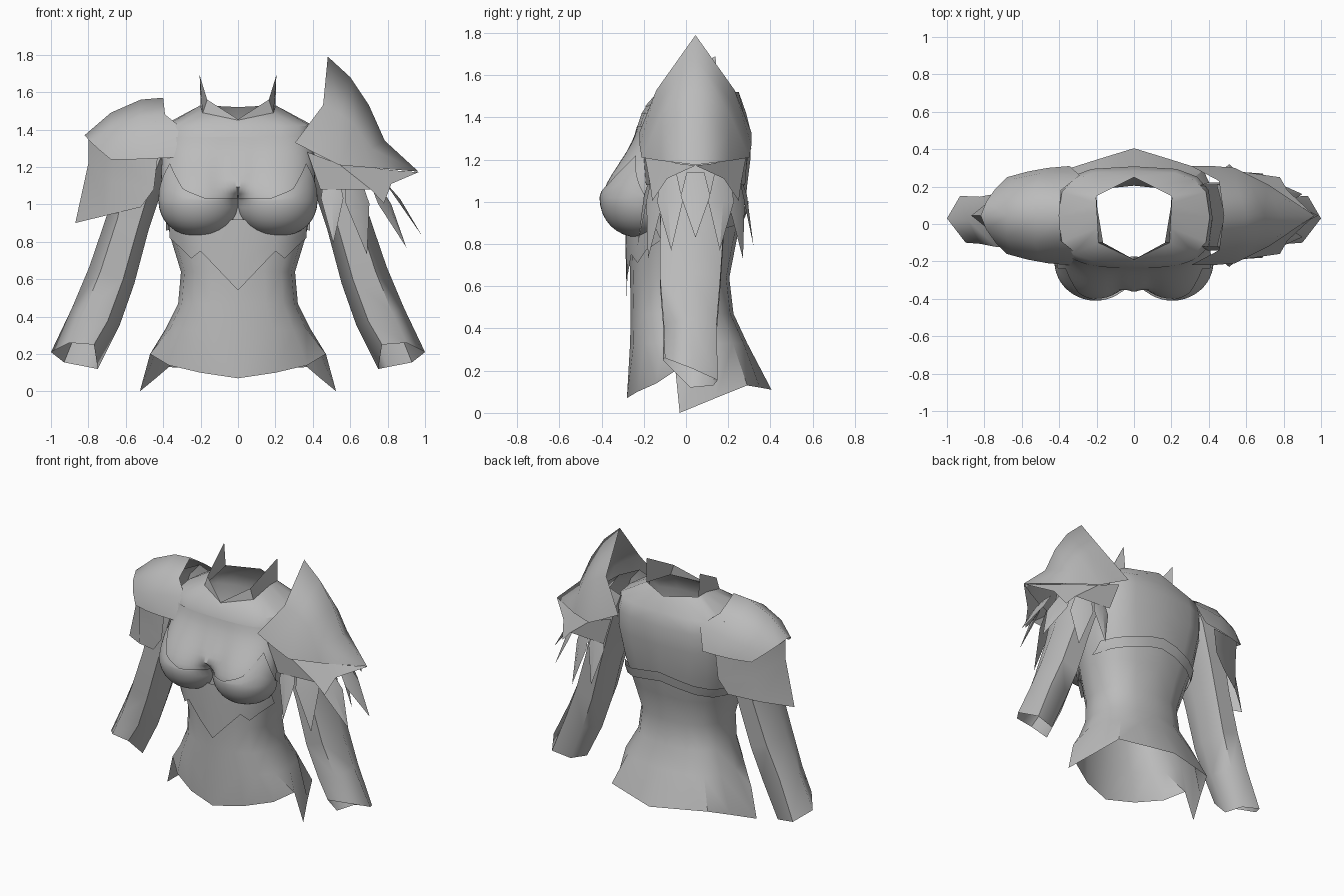
import bpy, bmesh, math
from mathutils import Vector

if "Cube" in bpy.data.objects:
    bpy.data.objects.remove(bpy.data.objects["Cube"])

steel = bpy.data.materials.new("grey")
steel.diffuse_color = (0.5, 0.5, 0.5, 1)
steel.use_nodes = True
steel.node_tree.nodes["Principled BSDF"].inputs["Base Color"].default_value = steel.diffuse_color
YC = 0.045  # fore-aft centre of the arms and shoulder plates


def finish(name, bm, ref, angle=40):
    """Weld, point normals away from ref, shade and colour."""
    bmesh.ops.remove_doubles(bm, verts=bm.verts, dist=0.0005)
    bmesh.ops.recalc_face_normals(bm, faces=bm.faces)
    ref = Vector(ref)
    out = sum(f.normal.dot(f.calc_center_median() - ref) * f.calc_area() for f in bm.faces)
    if out < 0:
        bmesh.ops.reverse_faces(bm, faces=bm.faces)
    me = bpy.data.meshes.new(name)
    bm.to_mesh(me)
    bm.free()
    me.materials.append(steel)
    ob = bpy.data.objects.new(name, me)
    bpy.context.collection.objects.link(ob)
    bpy.ops.object.select_all(action='DESELECT')
    ob.select_set(True)
    bpy.context.view_layer.objects.active = ob
    bpy.ops.object.shade_smooth_by_angle(angle=math.radians(angle))
    return ob


def grid(bm, rows, closed=False):
    """Skin between rows of points."""
    vs = [[bm.verts.new(p) for p in r] for r in rows]
    for a, b in zip(vs, vs[1:]):
        n = len(a)
        for i in range(n if closed else n - 1):
            j = (i + 1) % n
            bm.faces.new((a[i], a[j], b[j], b[i]))


def flip_x(rows):
    return [[(-x, y, z) for x, y, z in r] for r in rows]


def flip_y(rows):
    return [[(x, 2 * YC - y, z) for x, y, z in r] for r in rows]


def two_sided(name, rows, flip, ref, angle=40):
    bm = bmesh.new()
    grid(bm, rows)
    grid(bm, flip(rows))
    return finish(name, bm, ref, angle)


# Torso: half rings (z, half width, front y, back y) from hem to neck
SECTIONS = [(0.33, 0.39, -0.265, 0.29), (0.47, 0.32, -0.262, 0.225), (0.64, 0.305, -0.265, 0.205),
            (0.82, 0.36, -0.27, 0.24), (1.0, 0.40, -0.27, 0.28), (1.2, 0.42, -0.262, 0.305),
            (1.33, 0.42, -0.24, 0.308), (1.42, 0.405, -0.21, 0.285)]


def boxy(z):
    """Ring exponent: oval at the waist, squarer at the shoulders."""
    return 0.8 - 0.16 * min(1, max(0, (z - 0.85) / 0.35))


def half_ring(z, w, yf, yb, n=8):
    c, d, e = (yf + yb) / 2, (yb - yf) / 2, boxy(z)
    pts = []
    for i in range(n + 1):
        a = -math.pi / 2 + math.pi * i / n
        s, k = math.sin(a), max(math.cos(a), 0)
        pts.append((w * k ** e if i < n else 0.0, c + d * math.copysign(abs(s) ** e, s), z))
    return pts


def section(z):
    for a, b in zip(SECTIONS, SECTIONS[1:]):
        if a[0] <= z <= b[0]:
            t = (z - a[0]) / (b[0] - a[0])
            return [p + (q - p) * t for p, q in zip(a, b)]
    return SECTIONS[0]


def hug(x, z, side, gap=0.018):
    """Point on the torso front (side -1) or back (side 1), lifted by gap."""
    _, w, yf, yb = section(z)
    c, d, e = (yf + yb) / 2, (yb - yf) / 2, boxy(z)
    k = min(abs(x) / (w + gap), 1) ** (1 / e)
    return (x, c + side * (d + gap) * math.sqrt(1 - k * k) ** e, z)


hem = [(0, -0.28, 0.07), (0.2, -0.23, 0.10), (0.37, -0.14, 0.14), (0.47, -0.05, 0.20),
       (0.525, -0.03, 0.0), (0.44, 0.14, 0.07), (0.37, 0.29, 0.13), (0.18, 0.35, 0.12), (0, 0.405, 0.11)]
neck = [(0, -0.19, 1.45), (0.095, -0.145, 1.47), (0.19, -0.10, 1.49), (0.195, -0.02, 1.51),
        (0.2, 0.06, 1.53), (0.2, 0.11, 1.53), (0.2, 0.15, 1.53), (0.1, 0.2, 1.525), (0, 0.25, 1.52)]
two_sided("torso", [hem] + [half_ring(*s) for s in SECTIONS] + [neck], flip_x, (0, 0, 0.8))

# Collar: low at the throat, rising to a point behind each side
two_sided("collar", [[(0.0, -0.19, 1.448), (0.19, -0.10, 1.485), (0.2, 0.15, 1.525)],
                     [(0.0, -0.192, 1.455), (0.165, -0.10, 1.56), (0.205, 0.14, 1.69)]],
          flip_x, (0, 0, 1.5), 20)

# Chest slope and the fitted cups below it share one surface
ZB, ZT, COLS = 1.02, 1.36, 24


def bust_point(az, z, scale):
    ca, sa = math.cos(az), math.sin(az)
    if z < ZB:
        s = max(0.0, 1 - ((ZB - z) / 0.19) ** 2) ** 0.42
        return (max(0.0, 0.205 - 0.21 * scale * s * ca), -0.2 - 0.2 * scale * s * sa, z)
    base = Vector((max(0.0, 0.205 - 0.21 * scale * ca), -0.2 - 0.2 * scale * sa, ZB))
    top = Vector(hug(base.x * 0.97, ZT, -1, 0.002 + (scale - 1) * 0.2))
    t = (z - ZB) / (ZT - ZB)
    b = t * t * (3 - 2 * t) * 0.6 + t * 0.4
    p = base.lerp(top, b)
    # the cleavage fills out above the cups
    fill = min(1, (z - ZB) / 0.09) * max(0, 1 - base.x / 0.2)
    flat = -0.385 * (1 - b) + top.y * b
    return (p.x, p.y + (min(p.y, flat) - p.y) * min(1, fill * 1.3), z)


def cup_rim(t):
    keys = [(0, 1.06), (0.15, 1.035), (0.45, 1.03), (0.62, 1.08), (0.75, 1.22), (1, 1.0)]
    for (a, za), (b, zb) in zip(keys, keys[1:]):
        if t <= b:
            return za + (zb - za) * (t - a) / (b - a)
    return 1.0


chest, cups = [], []
for i in range(COLS + 1):
    az, rim = math.radians(-8 + 196 * i / COLS), cup_rim(i / COLS)
    chest.append([bust_point(az, 0.98 + (ZT - 0.98) * j / 10, 1.0) for j in range(11)])
    low = [ZB - 0.19 * math.cos(math.pi / 2 * j / 8) for j in range(9)]
    cups.append([bust_point(az, min(z, rim), 1.05) for z in low]
                + [bust_point(az, ZB + (rim - ZB) * j / 3, 1.05) for j in (1, 2, 3)])
two_sided("chest", chest, flip_x, (0, 0.3, 0.9), 60)
two_sided("cups", cups, flip_x, (0, 0, 1.05), 60)


# Waist guard (pointed front) and back band, both hugging the torso
def strip(name, pts, side):
    two_sided(name, [[hug(x, b + (t - b) * i / 3, side) for x, b, t in pts] for i in range(4)],
              flip_x, (0, 0, 0.9))


strip("waist_guard", [(0, 0.54, 0.92), (0.1, 0.645, 0.92), (0.2, 0.75, 0.92), (0.25, 0.71, 0.92),
                      (0.31, 0.77, 0.92), (0.365, 0.82, 0.92)], -1)
strip("back_band", [(0, 0.94, 1.01), (0.12, 0.92, 0.99), (0.24, 0.89, 0.96), (0.33, 0.87, 0.94),
                    (0.385, 0.86, 0.93)], 1)

# Sleeves: six-sided tubes ending in a slanted cuff
cuff = [(1.0, 0.03, 0.21), (0.9, -0.1, 0.26), (0.77, -0.11, 0.25),
        (0.75, 0.02, 0.12), (0.8, 0.13, 0.13), (0.93, 0.15, 0.155)]
rings = [cuff]
for x, z, r, ry, y in [(0.76, 0.40, 0.135, 0.145, 0.02), (0.675, 0.62, 0.128, 0.165, 0.02),
                       (0.59, 0.90, 0.118, 0.175, 0.03), (0.53, 1.12, 0.13, 0.19, 0.035),
                       (0.46, 1.33, 0.14, 0.21, 0.04), (0.40, 1.43, 0.09, 0.19, 0.045)]:
    rings.append([(x + 0.94 * r * math.cos(a), y - ry * math.sin(a), z + 0.35 * r * math.cos(a))
                  for a in [k * math.pi / 3 for k in range(6)]])
for name, rr, sx in (("sleeve_left", rings, 1), ("sleeve_right", flip_x(rings), -1)):
    bm = bmesh.new()
    grid(bm, rr, True)
    finish(name, bm, (0.66 * sx, 0.03, 0.7), 62)

# Rounded shoulder plate with a flared plate below it
two_sided("round_shoulder_plate", [
    [(-.40, YC, 1.57), (-.52, YC, 1.56), (-.68, YC, 1.49), (-.82, YC, 1.37)],
    [(-.39, -.09, 1.48), (-.53, -.10, 1.47), (-.68, -.08, 1.41), (-.79, -.03, 1.335)],
    [(-.29, -.17, 1.40), (-.50, -.18, 1.37), (-.65, -.15, 1.33), (-.74, -.10, 1.29)],
    [(-.345, -.22, 1.25), (-.46, -.21, 1.245), (-.57, -.19, 1.24), (-.68, -.16, 1.24)]],
    flip_y, (-0.5, YC, 1.2), 85)
two_sided("flared_shoulder_plate", [
    [(-.80, YC, 1.36), (-.80, YC, 1.22), (-.87, YC, 0.90)],
    [(-.67, -.14, 1.27), (-.67, -.13, 1.12), (-.70, -.09, 0.942)],
    [(-.43, -.20, 1.25), (-.45, -.20, 1.08), (-.52, -.19, 0.985)]], flip_y, (-0.5, YC, 1.1), 60)

# Spiked shoulder plate with a jagged skirt plate
two_sided("spiked_shoulder_plate", [
    [(.48, YC, 1.79), (.60, YC, 1.68), (.70, YC, 1.53), (.785, YC, 1.34), (.965, YC, 1.175)],
    [(.455, -.14, 1.53), (.55, -.12, 1.48), (.63, -.115, 1.42), (.71, -.10, 1.30), (.965, YC, 1.175)],
    [(.305, -.22, 1.33), (.42, -.22, 1.27), (.54, -.21, 1.21), (.72, -.12, 1.195), (.965, YC, 1.175)]],
    flip_y, (0.45, YC, 1.2), 110)
two_sided("jagged_skirt_plate", [
    [(.37, -.205, 1.28), (.54, -.195, 1.215), (.72, -.105, 1.195), (.85, -.025, 1.18), (.96, YC, 1.172)],
    [(.44, -.19, 1.08), (.71, -.17, 1.08), (.78, -.16, 1.005), (.82, -.09, 1.11), (.965, YC, 1.172)]],
    flip_y, (0.5, YC, 1.2), 30)

# Feathers hanging below the spiked plate: base, tip, half width
FEATHERS = [((.50, -.15, 1.17), (.51, -.23, 0.79), .06), ((.61, -.13, 1.16), (.69, -.18, 0.73), .075),
            ((.72, -.08, 1.13), (.90, -.07, 0.77), .07), ((.77, YC, 1.14), (.985, YC, 0.83), .07)]
bm = bmesh.new()
for base, tip, w in FEATHERS:
    b, t = Vector(base), Vector(tip)
    out = Vector((b.x - 0.5, b.y - YC, 0)).normalized()
    side = Vector((-out.y, out.x, 0)) * w
    m = b.lerp(t, 0.36)
    half = [[b - side * 0.6, b, b + side * 0.6],
            [m - side, m + out * 0.02, m + side], [t, t, t]]
    for rows in ([half] if base[1] == YC else [half, flip_y(half)]):
        grid(bm, rows)
bmesh.ops.dissolve_degenerate(bm, edges=bm.edges, dist=0.0005)
finish("feathers", bm, (0.5, YC, 1.0), 30)
